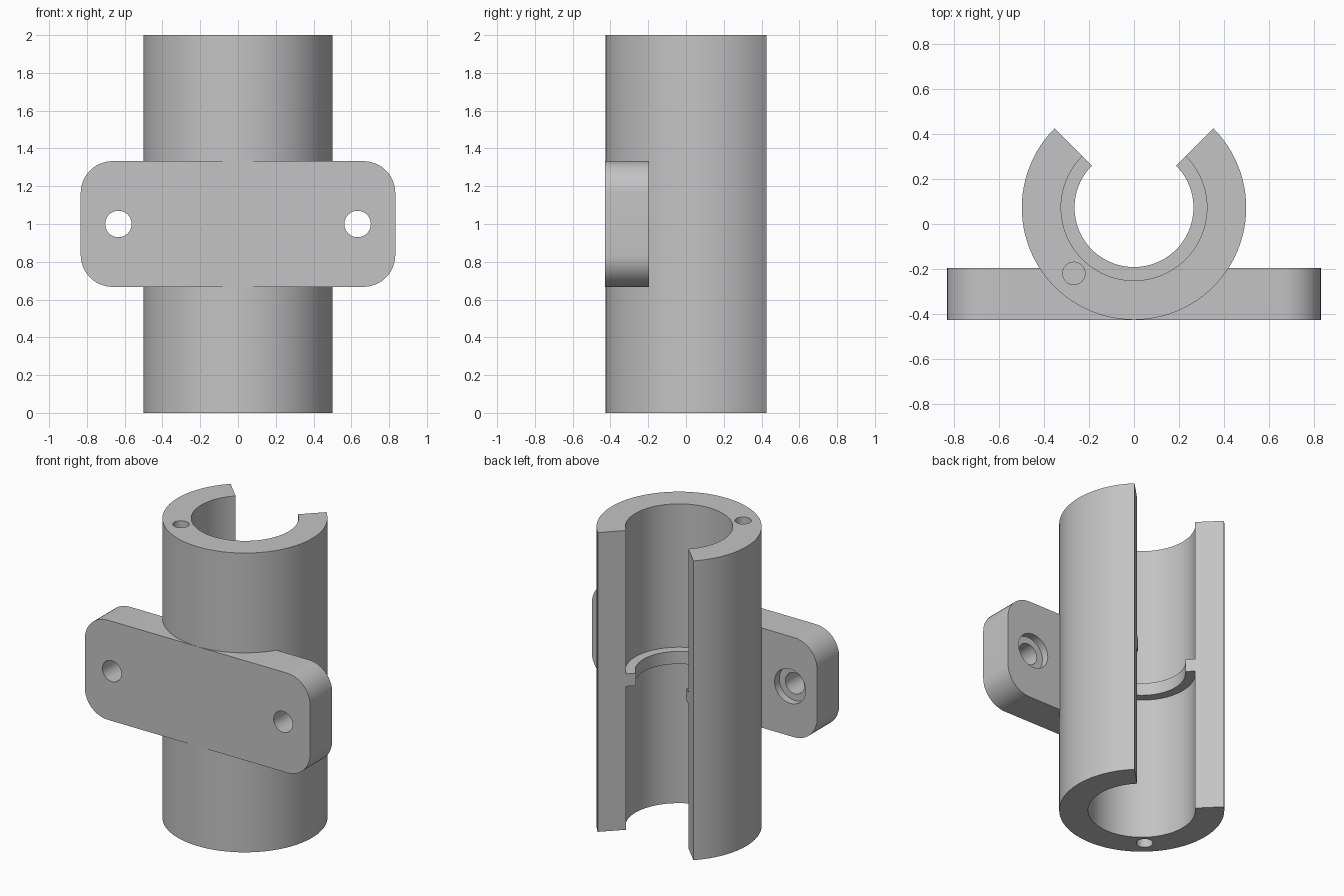
import bpy, bmesh, math
from mathutils import Matrix

cube = bpy.data.objects.get("Cube")
if cube:
    bpy.data.objects.remove(cube, do_unlink=True)

AXIS_Y = 0.073          # centre line of the tube
PLATE_FRONT, PLATE_BACK = -0.428, -0.195

grey = bpy.data.materials.new("plain_grey")
grey.use_nodes = True
grey.diffuse_color = (0.55, 0.55, 0.55, 1)
grey.node_tree.nodes["Principled BSDF"].inputs["Base Color"].default_value = (0.55, 0.55, 0.55, 1)


def prism(name, points, depth, matrix=Matrix()):
    """Extrude a closed 2D outline along its local z, then place it."""
    bm = bmesh.new()
    base = bm.faces.new([bm.verts.new((x, y, 0)) for x, y in points])
    top = bmesh.ops.extrude_face_region(bm, geom=[base])["geom"]
    bmesh.ops.translate(bm, vec=(0, 0, depth),
                        verts=[v for v in top if isinstance(v, bmesh.types.BMVert)])
    bmesh.ops.transform(bm, matrix=matrix, verts=bm.verts)
    bmesh.ops.recalc_face_normals(bm, faces=bm.faces)
    mesh = bpy.data.meshes.new(name)
    bm.to_mesh(mesh)
    bm.free()
    mesh.materials.append(grey)
    obj = bpy.data.objects.new(name, mesh)
    bpy.context.collection.objects.link(obj)
    return obj


def arc(cx, cy, r, start, end, n):
    angles = [math.radians(start + (end - start) * i / n) for i in range(n + 1)]
    return [(cx + r * math.cos(a), cy + r * math.sin(a)) for a in angles]


def upright(name, x, y, r, z0, z1, n=96):
    return prism(name, arc(x, y, r, 0, 360, n)[:-1], z1 - z0, Matrix.Translation((0, 0, z0)))


# Maps outline (x, y) to (x, z) and its depth to -y
def facing_front(y):
    return Matrix.Translation((0, y, 0)) @ Matrix.Rotation(math.pi / 2, 4, "X")


def combine(target, other, operation):
    mod = target.modifiers.new(other.name, "BOOLEAN")
    mod.operation, mod.solver, mod.object = operation, "EXACT", other
    bpy.context.view_layer.objects.active = target
    bpy.ops.object.modifier_apply(modifier=mod.name)
    bpy.data.objects.remove(other, do_unlink=True)


# Tube and rounded mounting plate
bracket = upright("split_tube_bracket", 0, AXIS_Y, 0.5, 0, 2)
outline = []
for i, (sx, sz) in enumerate([(1, 1), (-1, 1), (-1, -1), (1, -1)]):
    outline += arc(sx * 0.663, 1 + sz * 0.163, 0.17, i * 90, i * 90 + 90, 12)
plate = prism("mounting_plate", outline, PLATE_BACK - PLATE_FRONT, facing_front(PLATE_BACK))
combine(bracket, plate, "UNION")

# Bore from both ends, leaving a stop ridge halfway, with a narrower throat
for name, r, z0, z1 in [("lower_bore", 0.325, -0.1, 0.958), ("upper_bore", 0.325, 1.042, 2.1),
                        ("throat", 0.265, 0.9, 1.1)]:
    combine(bracket, upright(name, 0, AXIS_Y, r, z0, z1), "DIFFERENCE")

# Quarter-turn opening along the back
wedge = prism("back_opening", [(0, AXIS_Y), (1, AXIS_Y + 1), (-1, AXIS_Y + 1)], 2.4,
              Matrix.Translation((0, 0, -0.2)))
combine(bracket, wedge, "DIFFERENCE")

# Blind pin holes in both end faces
for z0, z1 in [(-0.1, 0.2), (1.8, 2.1)]:
    combine(bracket, upright("pin_hole", -0.268, -0.22, 0.05, z0, z1, 32), "DIFFERENCE")

# Screw holes, counterbored from behind
for side in (-1, 1):
    for name, r, start, depth in [("screw_hole", 0.07, -0.1, 0.5),
                                  ("counterbore", 0.115, PLATE_BACK + 0.02, 0.07)]:
        circle = arc(side * 0.633, 1, r, 0, 360, 40)[:-1]
        combine(bracket, prism(name, circle, depth, facing_front(start)), "DIFFERENCE")

# Smooth curved walls, crisp edges
bpy.ops.object.select_all(action="DESELECT")
bracket.select_set(True)
bpy.context.view_layer.objects.active = bracket
bpy.ops.object.shade_smooth_by_angle(angle=math.radians(30))
